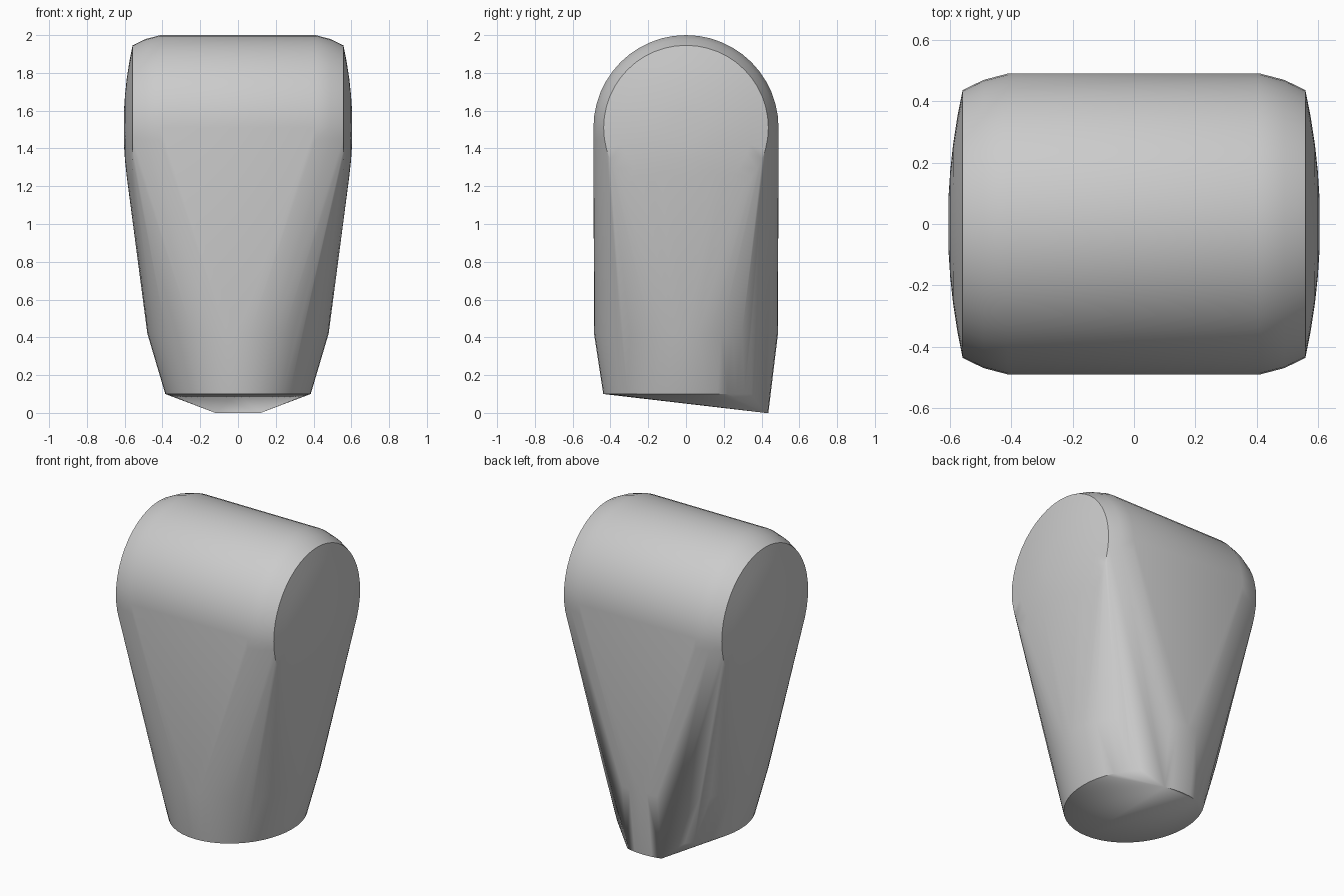
import bpy, bmesh, math
from math import cos, sin, pi

cube = bpy.data.objects.get("Cube")
if cube:
    bpy.data.objects.remove(cube, do_unlink=True)

AXIS_Z = 1.51      # height of the crosswise barrel
SEG = 48

bm = bmesh.new()


def barrel_ring(x, r):
    """Ring of points around the crosswise axis, on both ends."""
    for i in range(SEG):
        a = 2 * pi * i / SEG
        for side in (-1, 1):
            bm.verts.new((side * x, r * cos(a), AXIS_Z + r * sin(a)))


def stem_ring(z, rx, ry):
    """Level oval ring of the tapering stem."""
    for i in range(SEG):
        a = 2 * pi * i / SEG
        bm.verts.new((rx * cos(a), ry * sin(a), z))


# Rounded barrel top with shallow domed ends
for x, r in ((0.41, 0.49), (0.49, 0.469), (0.558, 0.436)):
    barrel_ring(x, r)
for k in (0.8, 0.6, 0.4, 0.2):
    barrel_ring(0.606 - 0.048 * k * k, 0.436 * k)

# Tapering stem
stem_ring(0.42, 0.48, 0.487)
stem_ring(0.10, 0.385, 0.438)

# Low lip at the back of the base
for x, y in ((-0.12, 0.42), (-0.06, 0.432), (0, 0.436), (0.06, 0.432), (0.12, 0.42)):
    bm.verts.new((x, y, 0))

# Wrap one taut skin around all rings
hull = bmesh.ops.convex_hull(bm, input=bm.verts[:])
loose = {g for g in hull["geom_interior"] + hull["geom_unused"]
         if isinstance(g, bmesh.types.BMVert)}
bmesh.ops.delete(bm, geom=list(loose), context='VERTS')
bmesh.ops.dissolve_limit(bm, angle_limit=math.radians(0.5),
                         verts=bm.verts[:], edges=bm.edges[:])
bmesh.ops.recalc_face_normals(bm, faces=bm.faces[:])

mesh = bpy.data.meshes.new("tapered_body")
bm.to_mesh(mesh)
bm.free()
body = bpy.data.objects.new("tapered_body", mesh)
bpy.context.collection.objects.link(body)

# Plain grey
grey = bpy.data.materials.new("light_grey")
grey.use_nodes = True
color = (0.6, 0.6, 0.6, 1)
grey.diffuse_color = color
grey.node_tree.nodes["Principled BSDF"].inputs["Base Color"].default_value = color
mesh.materials.append(grey)

# Smooth skin with crisp end rims and base edge
bpy.ops.object.select_all(action='DESELECT')
body.select_set(True)
bpy.context.view_layer.objects.active = body
bpy.ops.object.shade_smooth_by_angle(angle=math.radians(30))
